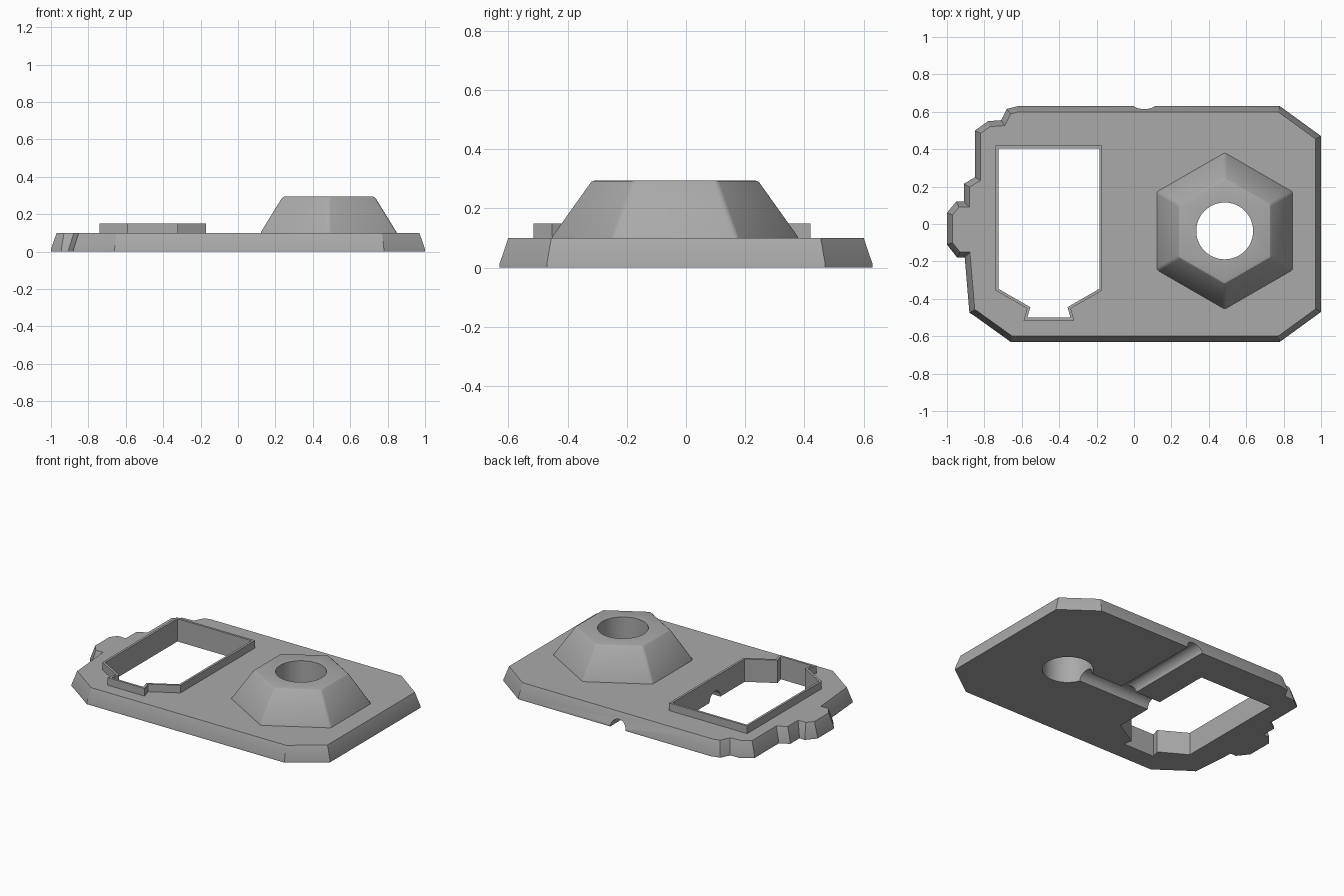
import bpy, bmesh, math
from mathutils import Vector, Matrix

if "Cube" in bpy.data.objects:
    bpy.data.objects.remove(bpy.data.objects["Cube"])

grey = bpy.data.materials.new("plain grey")
grey.diffuse_color = (0.4, 0.4, 0.4, 1)
grey.use_nodes = True
grey.node_tree.nodes["Principled BSDF"].inputs["Base Color"].default_value = grey.diffuse_color


def make(name, bm):
    bmesh.ops.recalc_face_normals(bm, faces=bm.faces)
    me = bpy.data.meshes.new(name)
    bm.to_mesh(me)
    bm.free()
    me.materials.append(grey)
    ob = bpy.data.objects.new(name, me)
    bpy.context.collection.objects.link(ob)
    return ob


def inset(pts, d):
    """Mitred inward offset of a counter-clockwise outline."""
    out = []
    for i, p in enumerate(pts):
        p, a, b = Vector(p), Vector(pts[i - 1]), Vector(pts[(i + 1) % len(pts)])
        e1, e2 = (p - a).normalized(), (b - p).normalized()
        n1, n2 = Vector((-e1.y, e1.x)), Vector((-e2.y, e2.x))
        out.append(p + (n1 + n2) * d / (1 + n1.dot(n2)))
    return out


def loft(name, layers, closed=False):
    """Stack of (outline, z) loops; capped, or joined back to the first loop."""
    bm = bmesh.new()
    loops = [[bm.verts.new((p[0], p[1], z)) for p in pts] for pts, z in layers]
    pairs = list(zip(loops, loops[1:]))
    if closed:
        pairs.append((loops[-1], loops[0]))
    else:
        bm.faces.new(loops[0])
        bm.faces.new(loops[-1])
    for a, b in pairs:
        for i in range(len(a)):
            j = (i + 1) % len(a)
            bm.faces.new((a[i], a[j], b[j], b[i]))
    return make(name, bm)


def rod(name, radius, start, end):
    """Round cutter between two points."""
    start, end = Vector(start), Vector(end)
    turn = (end - start).to_track_quat('Z', 'Y').to_matrix().to_4x4()
    bm = bmesh.new()
    bmesh.ops.create_cone(bm, cap_ends=True, segments=48, radius1=radius, radius2=radius,
                          depth=(end - start).length,
                          matrix=Matrix.Translation((start + end) / 2) @ turn)
    return make(name, bm)


def apply_mods(ob):
    deps = bpy.context.evaluated_depsgraph_get()
    me = bpy.data.meshes.new_from_object(ob.evaluated_get(deps))
    ob.modifiers.clear()
    ob.data = me


def cut(ob, *cutters):
    for c in cutters:
        m = ob.modifiers.new("cut", 'BOOLEAN')
        m.operation, m.solver, m.object = 'DIFFERENCE', 'EXACT', c
        apply_mods(ob)


# base plate with sloped rim and stepped left side
outline = [(0.78, -0.63), (1, -0.47), (1, 0.47), (0.78, 0.63), (-0.62, 0.63), (-0.68, 0.615),
           (-0.71, 0.555), (-0.78, 0.55), (-0.85, 0.50), (-0.85, 0.25), (-0.91, 0.215),
           (-0.91, 0.12), (-0.95, 0.12), (-1, 0.06), (-1, -0.11), (-0.945, -0.18),
           (-0.905, -0.18), (-0.88, -0.475), (-0.855, -0.49), (-0.66, -0.63)]
plate = loft("base_plate", [(outline, 0), (outline, 0.012), (inset(outline, 0.03), 0.1)])

# raised frame round the window
frame_out = [(-0.74, 0.42), (-0.74, -0.355), (-0.572, -0.452), (-0.59, -0.515),
             (-0.32, -0.515), (-0.338, -0.452), (-0.17, -0.355), (-0.17, 0.42)]
window = inset(frame_out, 0.015)
frame = loft("window_frame", [(frame_out, 0.1), (frame_out, 0.15), (window, 0.15), (window, 0.1)],
             closed=True)

# hexagonal boss with softened edges
CX, CY = 0.485, -0.037


def hexagon(r):
    return [(CX + r * math.sin(k * math.pi / 3), CY + r * math.cos(k * math.pi / 3))
            for k in range(6)]


boss = loft("hex_boss", [(hexagon(0.425), 0.095), (hexagon(0.283), 0.295)])
bev = boss.modifiers.new("soft", 'BEVEL')
bev.width, bev.segments, bev.limit_method = 0.012, 2, 'ANGLE'
bev.angle_limit = math.radians(40)
apply_mods(boss)

# cutters: window, bore and the two underside channels
window_cutter = loft("window_cutter", [(window, -0.1), (window, 0.3)])
bore = rod("bore_cutter", 0.152, (CX, CY, -0.1), (CX, CY, 0.5))
side_channel = rod("side_channel_cutter", 0.056, (CX, CY, 0), (-0.3, CY, 0))
back_channel = rod("back_channel_cutter", 0.056, (0.055, CY, 0), (0.055, 0.8, 0))
cut(plate, window_cutter, bore, side_channel, back_channel)
cut(boss, bore)
for c in (window_cutter, bore, side_channel, back_channel):
    bpy.data.objects.remove(c)

# smooth round walls, keep hard edges
for ob in (plate, boss, frame):
    bpy.ops.object.select_all(action='DESELECT')
    ob.select_set(True)
    bpy.context.view_layer.objects.active = ob
    bpy.ops.object.shade_smooth_by_angle(angle=math.radians(25))
